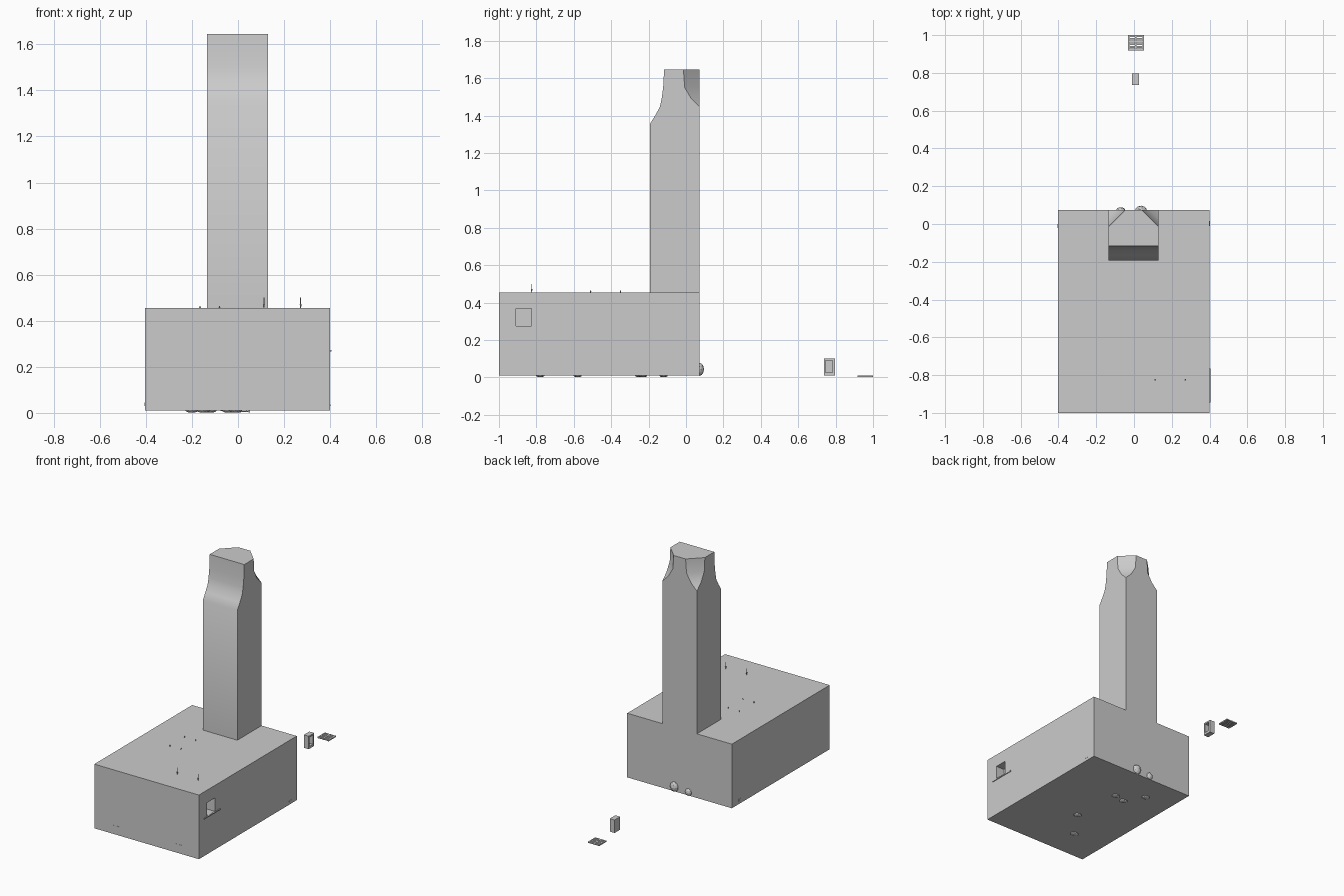
import bpy, bmesh, random
from mathutils import Vector

if "Cube" in bpy.data.objects:
    bpy.data.objects.remove(bpy.data.objects["Cube"])

random.seed(3)


def finish(name, bm):
    bmesh.ops.recalc_face_normals(bm, faces=bm.faces)
    me = bpy.data.meshes.new(name)
    bm.to_mesh(me)
    bm.free()
    ob = bpy.data.objects.new(name, me)
    bpy.context.collection.objects.link(ob)
    return ob


def add_box(bm, lo, hi):
    lo, hi = Vector(lo), Vector(hi)
    vs = bmesh.ops.create_cube(bm, size=1)['verts']
    for v in vs:
        v.co = Vector(((lo[i] + hi[i]) / 2 + v.co[i] * (hi[i] - lo[i])) for i in range(3))


def boxes(name, *bounds):
    bm = bmesh.new()
    for lo, hi in bounds:
        add_box(bm, lo, hi)
    return finish(name, bm)


def select(ob):
    bpy.ops.object.select_all(action='DESELECT')
    ob.select_set(True)
    bpy.context.view_layer.objects.active = ob


XL, XR, YB = -0.135, 0.13, 0.073
TOP = 0.455

# Broad block with a small window recess in its right wall
base = boxes("base_block", ((-0.403, -1, 0.01), (0.4, YB, TOP)))
cutter = boxes("window_cutter", ((0.335, -0.91, 0.275), (0.45, -0.825, 0.368)))
cutter.hide_render = True
mod = base.modifiers.new("window", 'BOOLEAN')
mod.operation, mod.solver, mod.object = 'DIFFERENCE', 'EXACT', cutter
select(base)
bpy.ops.object.modifier_apply(modifier=mod.name)
bpy.data.objects.remove(cutter)
boxes("window_sill", ((0.395, -0.945, 0.266), (0.405, -0.765, 0.274)))

# Tall column: curved-in front and back corners cut away near the top
levels = [  # height, front y, back corner cut
    (TOP, -0.193, 0), (1.355, -0.193, 0), (1.40, -0.165, 0), (1.445, -0.14, 0),
    (1.49, -0.13, 0.045), (1.55, -0.122, 0.08), (1.645, -0.117, 0.087)]
bm = bmesh.new()
rings = []
for z, yf, c in levels:
    outline = [(XL, yf), (XR, yf), (XR, YB - c), (XR - c, YB), (XL + c, YB), (XL, YB - c)]
    rings.append([bm.verts.new((x, y, z)) for x, y in outline])
for a, b in zip(rings, rings[1:]):
    for i in range(6):
        j = (i + 1) % 6
        bm.faces.new((a[i], a[j], b[j], b[i]))
bm.faces.new(rings[-1])
bm.faces.new(rings[0][::-1])
bmesh.ops.remove_doubles(bm, verts=bm.verts, dist=1e-5)
column = finish("column", bm)
select(column)
bpy.ops.object.shade_smooth_by_angle(angle=0.6)


# Thin pegs and small studs on the block's top
def pin(name, x, y, height, r):
    bm = bmesh.new()
    for r1, r2, z0, z1 in ((r, r, TOP + height * 0.4, TOP + height),
                           (r * 0.6, r * 2, TOP - 0.002, TOP + height * 0.4)):
        vs = bmesh.ops.create_cone(bm, cap_ends=True, segments=8, radius1=r1,
                                   radius2=r2, depth=z1 - z0)['verts']
        bmesh.ops.translate(bm, verts=vs, vec=(x, y, (z0 + z1) / 2))
    finish(name, bm)


for x in (0.112, 0.272):
    pin("top_peg", x, -0.825, 0.045, 0.0022)
for x in (-0.165, -0.08):
    for y in (-0.35, -0.51):
        pin("top_stud", x, y, 0.01, 0.002)


# Rounded rocks at the back and flat pebbles underneath
def rock(name, loc, size):
    bm = bmesh.new()
    bmesh.ops.create_icosphere(bm, subdivisions=2, radius=1)
    for v in bm.verts:
        k = random.uniform(0.92, 1.0)
        v.co = Vector((loc[i] + v.co[i] * size[i] * k) for i in range(3))
    finish(name, bm)


rock("back_rock", (0.038, YB, 0.043), (0.031, 0.024, 0.036))
rock("back_rock", (-0.07, YB, 0.033), (0.025, 0.016, 0.026))
for x, y in ((-0.2, -0.12), (-0.12, -0.25), (-0.04, -0.23), (-0.01, -0.58), (-0.15, -0.78)):
    rock("under_pebble", (x, y, 0.011), (0.03, 0.025, 0.011))

# Small slots low on the front, little tabs on the sides
for x in (-0.24, 0.24):
    boxes("front_slot", ((x - 0.03, -1.001, 0.066), (x + 0.03, -0.997, 0.071)))
boxes("side_tab", ((-0.405, -0.02, 0.03), (-0.4, 0.0, 0.045)),
      ((0.397, -0.01, 0.03), (0.402, 0.015, 0.036)))

# Loose window frame standing behind: four bars and a recessed panel
x0, x1 = -0.01, 0.027
boxes("loose_frame",
      ((x0, 0.737, 0.01), (x1, 0.747, 0.1)), ((x0, 0.783, 0.01), (x1, 0.797, 0.1)),
      ((x0, 0.747, 0.01), (x1, 0.783, 0.026)), ((x0, 0.747, 0.09), (x1, 0.783, 0.1)),
      ((x0, 0.747, 0.026), (x0 + 0.005, 0.783, 0.09)))

# Loose flat grate: rails with cross bars
bars = [((x - 0.004, 0.918, 0.002), (x + 0.004, 1.0, 0.01)) for x in (-0.029, 0.01, 0.049)]
for i in range(6):
    y = 0.923 + i * 0.0144
    bars.append(((-0.03, y - 0.005, 0.003), (0.05, y + 0.005, 0.009)))
boxes("loose_grate", *bars)
